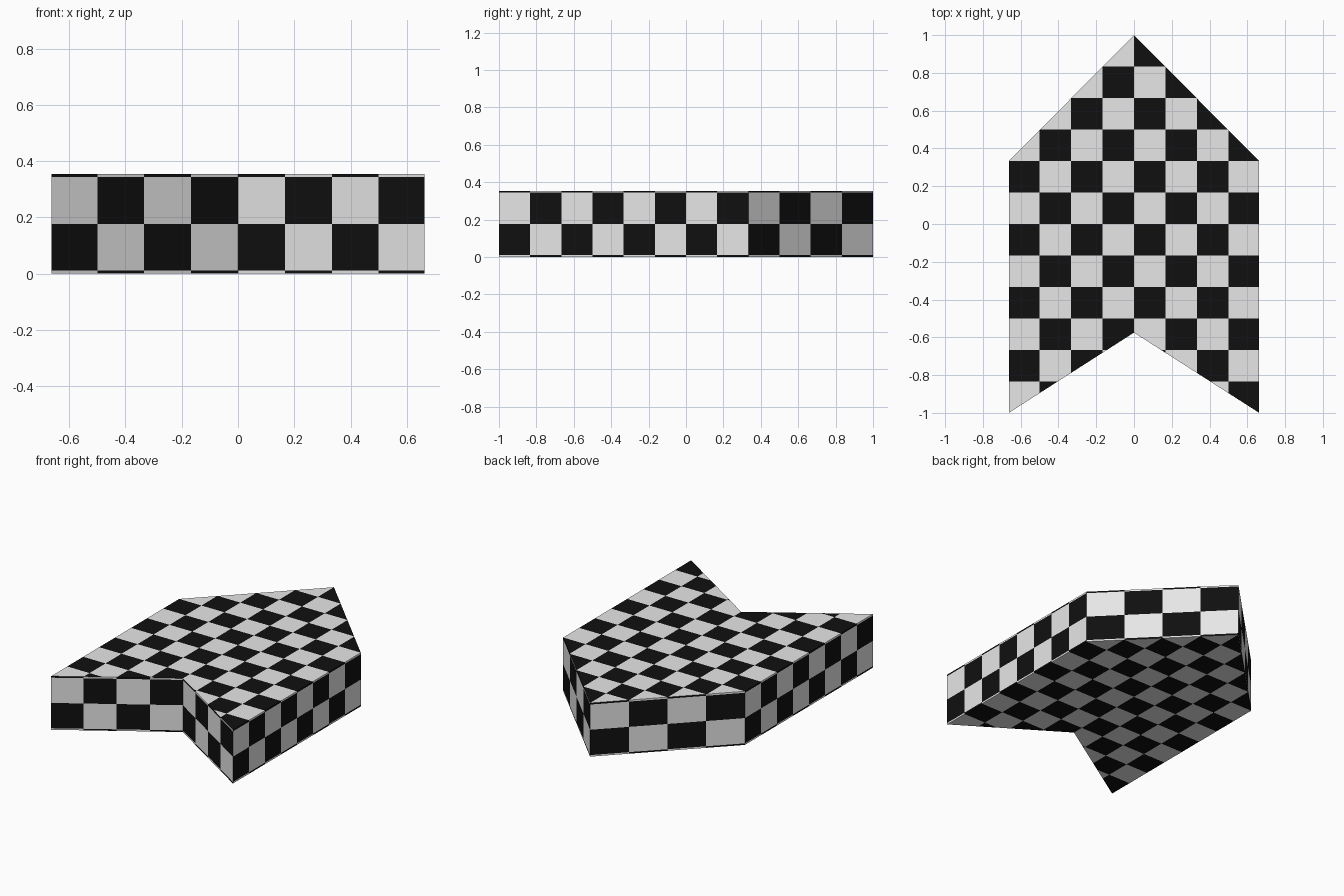
import bpy, bmesh, math
from mathutils import Vector

if "Cube" in bpy.data.objects:
    bpy.data.objects.remove(bpy.data.objects["Cube"])

W, H, CELL = 0.663, 0.354, 1 / 6
MID = H / 2


def material(name, color):
    m = bpy.data.materials.new(name)
    m.diffuse_color = (*color, 1)
    m.use_nodes = True
    m.node_tree.nodes["Principled BSDF"].inputs["Base Color"].default_value = m.diffuse_color
    return m


# Arrow-shaped outline, counter-clockwise from the tip
outline = [(0, 1), (-W, 0.333), (-W, -1), (0, -0.575), (W, -1), (W, 0.333)]
bm = bmesh.new()
low = [bm.verts.new((x, y, 0)) for x, y in outline]
top = [bm.verts.new((x, y, H)) for x, y in outline]

# Top and bottom as two convex halves, then the walls
for half in ((0, 1, 2, 3), (0, 3, 4, 5)):
    bm.faces.new([top[i] for i in half])
    bm.faces.new([low[i] for i in reversed(half)])
for i in range(6):
    j = (i + 1) % 6
    bm.faces.new([low[i], low[j], top[j], top[i]])
bm.normal_update()

# Cut the surface along the checker grid
for axis in range(3):
    normal = Vector([float(a == axis) for a in range(3)])
    for k in range(-5, 6):
        offset = k * CELL + (MID if axis == 2 else 0)
        bmesh.ops.bisect_plane(bm, geom=bm.verts[:] + bm.edges[:] + bm.faces[:],
                               dist=1e-5, plane_co=normal * offset, plane_no=normal)
bm.normal_update()

# Checker colour per face, projected along the dominant face direction
for f in bm.faces:
    c, n = f.calc_center_median(), f.normal
    z = c.z - MID
    if abs(n.z) > 0.5:
        u, v = c.x, math.copysign(1, n.z) * c.y
    elif abs(n.x) > abs(n.y):
        u, v = math.copysign(1, n.x) * c.y, z
    else:
        u, v = -math.copysign(1, n.y) * c.x, z
    f.material_index = (math.floor(u / CELL) + math.floor(v / CELL)) % 2

mesh = bpy.data.meshes.new("chevron_block")
bm.to_mesh(mesh)
bm.free()
mesh.materials.append(material("white", (0.8, 0.8, 0.8)))
mesh.materials.append(material("black", (0.005, 0.005, 0.005)))
bpy.context.collection.objects.link(bpy.data.objects.new("chevron_block", mesh))
